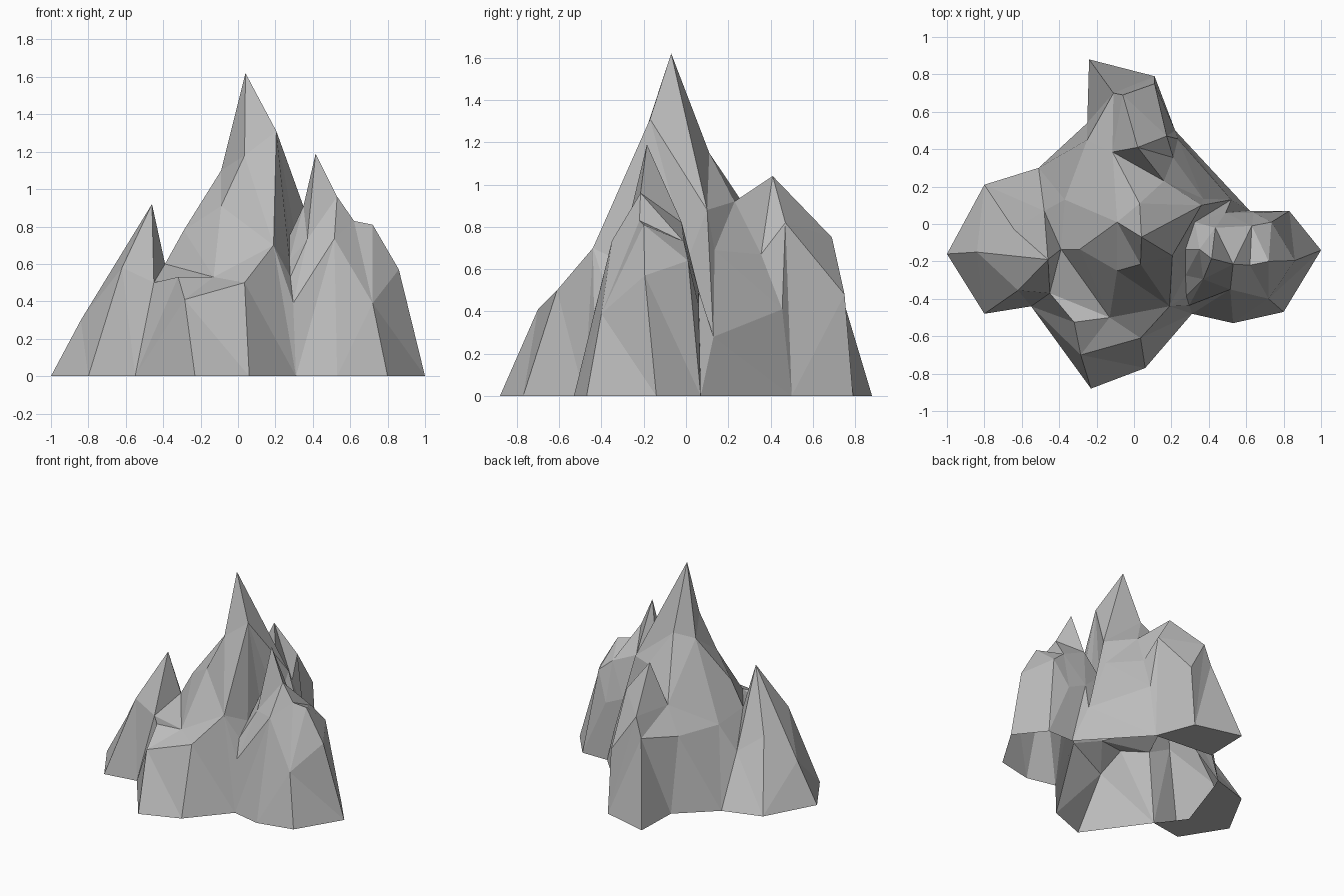
import bpy
from mathutils import Vector
from mathutils.geometry import delaunay_2d_cdt

cube = bpy.data.objects.get("Cube")
if cube:
    bpy.data.objects.remove(cube, do_unlink=True)

# Foot of the rock, counter-clockwise on the ground
foot = {
    "west_tip": (-1, -.16), "west_front": (-.8, -.48), "west_notch": (-.55, -.44),
    "front_tip": (-.23, -.88), "front_left": (.06, -.77), "front_notch": (.31, -.48),
    "east_front": (.53, -.53), "east_corner": (.8, -.47), "east_tip": (1, -.14),
    "east_back": (.83, .07), "east_notch": (.62, .07), "back_bend": (.22, .5),
    "back_left": (.11, .79), "back_tip": (-.24, .88), "back_notch": (-.25, .54),
    "west_gap": (-.51, .3), "west_back": (-.8, .21),
}

# Tall central spire
central_spire = {
    "apex": (.04, -.07, 1.62), "crest": (.205, -.17, 1.31), "toe": (.19, -.44, .7),
    "brow": (.035, -.215, 1.18), "cheek": (-.09, -.25, .91),
    "west_shoulder": (-.09, .01, 1.1), "west_step": (-.29, -.135, .78),
    "saddle": (-.39, -.135, .6), "nape": (.03, .11, 1.15), "east_spur": (.36, .1, .88),
}
spire_ridges = [
    "apex crest toe",
    "apex brow cheek",
    "brow west_shoulder cheek",
    "apex west_shoulder west_step saddle",
    "apex nape east_spur crest",
    "apex east_spur",
]

# Low shelf at the front
front_shelf = {
    "shelf_west": (-.32, -.525, .53), "shelf_mid": (-.13, -.5, .53),
    "shelf_lip": (-.285, -.7, .41), "shelf_east": (.035, -.61, .5),
}
shelf_ridges = [
    "toe shelf_east front_left",
    "saddle shelf_mid",
    "west_foot shelf_west shelf_lip front_tip",
    "shelf_west shelf_mid shelf_east shelf_lip",
]

# Small peak on the -x side
west_peak = {
    "west_apex": (-.46, -.19, .92), "west_rib": (-.84, -.15, .3),
    "west_back_rib": (-.64, -.03, .48), "west_front_rib": (-.62, -.355, .58),
    "west_foot": (-.45, -.37, .5), "gully": (-.48, .07, .36),
}
west_ridges = [
    "west_apex west_back_rib west_back",
    "west_apex west_rib west_tip",
    "west_apex west_front_rib west_front",
    "west_apex west_foot west_notch",
    "west_front_rib west_foot",
    "west_apex saddle",
    "west_apex gully",
    "west_gap gully saddle",
]

# Peak at the back with its flanks
back_peak = {
    "back_apex": (.02, .41, 1.04), "back_ridge": (-.06, .69, .75),
    "back_rib": (-.11, .7, .6), "back_low": (.11, .75, .48),
    "back_shoulder": (.175, .47, .82), "back_wall": (.235, .455, .41),
    "back_hip": (.21, .355, .67), "pass_west": (-.115, .385, .74),
    "pass_east": (.16, .23, .92), "wall_north": (-.25, .45, .56),
    "wall_west": (-.37, .13, .56), "spur_foot": (.37, .135, .69),
    "valley_end": (.52, .13, .28),
}
back_ridges = [
    "nape pass_west pass_east east_spur",
    "nape pass_east spur_foot",
    "pass_west back_apex pass_east",
    "back_apex back_ridge back_low back_left",
    "back_apex back_shoulder back_low",
    "back_shoulder back_wall back_bend",
    "back_shoulder back_hip pass_east",
    "back_hip spur_foot valley_end back_wall",
    "back_hip back_wall",
    "back_tip back_rib back_ridge",
    "back_rib wall_north wall_west west_step",
    "wall_north back_notch",
    "west_gap wall_west",
]

# Peak on the +x side
east_peak = {
    "east_apex": (.415, -.185, 1.19), "horn": (.35, -.135, .91),
    "east_step": (.53, -.215, .96), "east_ledge": (.62, -.22, .83),
    "east_ledge_end": (.72, -.2, .81), "east_shoulder": (.86, -.195, .57),
    "east_face": (.515, -.35, .735), "east_low": (.72, -.4, .39),
    "east_cheek": (.37, -.295, .73), "cleft": (.28, -.385, .53),
    "cleft_mid": (.275, -.275, .62), "cleft_low": (.295, -.435, .39),
    "cleft_top": (.275, -.135, .75),
    "valley": (.325, .01, .65), "east_nape": (.435, -.02, .82),
    "east_rim": (.63, -.01, .73), "east_rim_end": (.735, .01, .64),
    "east_wall": (.49, .06, .5), "east_sill": (.64, .06, .43),
}
east_ridges = [
    "toe cleft_low front_notch",
    "toe cleft",
    "cleft_low cleft cleft_mid cleft_top valley valley_end east_notch",
    "east_apex horn cleft_top",
    "east_apex east_cheek cleft_low",
    "east_apex east_step east_ledge east_ledge_end east_shoulder east_tip",
    "east_step east_face east_low east_corner",
    "east_cheek east_face",
    "east_shoulder east_low east_tip",
    "east_apex east_nape east_rim east_rim_end east_back",
    "east_nape east_wall east_sill east_rim_end",
    "east_rim east_ledge_end",
]

# Flat undersides below the west and back peaks
west_hollow = {"hollow_back": (-.55, .2, 0), "hollow_front": (-.7, -.24, 0)}
undersides = [
    "west_tip west_back west_gap hollow_back hollow_front west_notch west_front",
    "back_bend back_notch back_tip back_left",
]

points = {name: (x, y, 0) for name, (x, y) in foot.items()}
for part in (central_spire, front_shelf, west_peak, back_peak, east_peak):
    points.update(part)
names = list(points)
index = {name: i for i, name in enumerate(names)}
coords = [Vector(points[name]) for name in names]

# Ridges and valleys that the facets must follow
creases = []
for group in (spire_ridges, shelf_ridges, west_ridges, back_ridges, east_ridges):
    for line in group:
        chain = [index[word] for word in line.split()]
        creases += list(zip(chain, chain[1:]))

# Facet the shell inside the foot outline, then lift each corner to its height
flat, _, faces, sources, _, _ = delaunay_2d_cdt(
    [c.xy for c in coords], creases, [list(range(len(foot)))], 1, 1e-5)


def lifted(p, source):
    if source:
        return coords[source[0]]
    near = min(coords, key=lambda c: (c.xy - p).length)
    return Vector((p.x, p.y, near.z))


# Single stone colour
stone = bpy.data.materials.new("grey_stone")
stone.use_nodes = True
grey = (.5, .5, .5, 1)
stone.diffuse_color = grey
stone.node_tree.nodes["Principled BSDF"].inputs["Base Color"].default_value = grey


def add_object(name, corners, polygons):
    mesh = bpy.data.meshes.new(name)
    mesh.from_pydata(corners, [], polygons)
    mesh.validate()
    mesh.shade_flat()
    mesh.materials.append(stone)
    bpy.context.collection.objects.link(bpy.data.objects.new(name, mesh))


add_object("rock_shell", [lifted(p, s) for p, s in zip(flat, sources)], faces)
points.update(west_hollow)
for name, outline in zip(("west_underside", "back_underside"), undersides):
    corners = [points[word] for word in outline.split()]
    add_object(name, corners, [list(range(len(corners)))])
